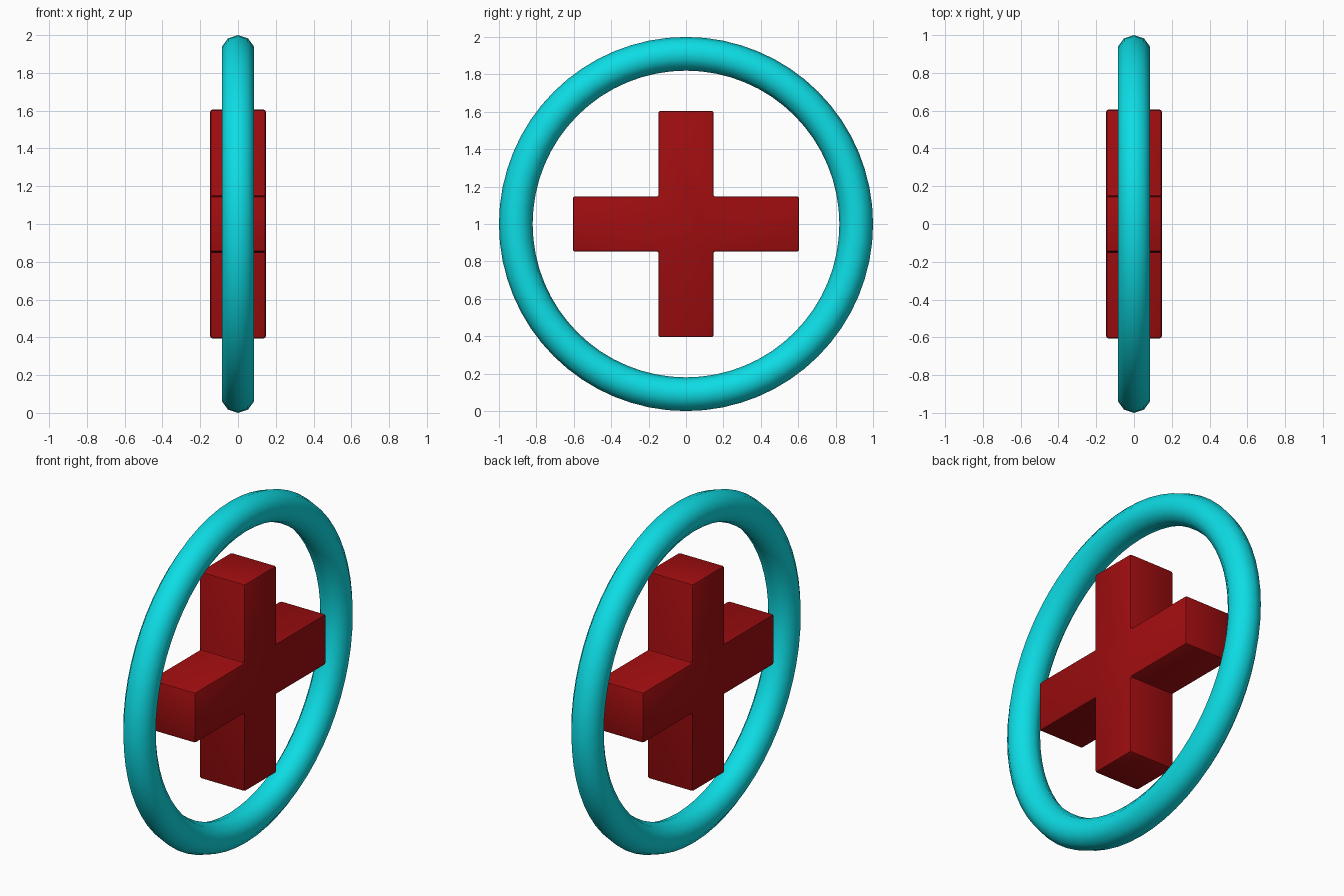
import bpy
import bmesh
import math

if "Cube" in bpy.data.objects:
    bpy.data.objects.remove(bpy.data.objects["Cube"], do_unlink=True)


def make_material(name, rgb):
    mat = bpy.data.materials.new(name)
    mat.use_nodes = True
    color = (*rgb, 1.0)
    mat.diffuse_color = color
    mat.node_tree.nodes["Principled BSDF"].inputs["Base Color"].default_value = color
    return mat


cyan = make_material("cyan", (0.004, 0.72, 0.78))
red = make_material("red", (0.35, 0.004, 0.005))

CENTER = (0, 0, 1)

# Ring: upright torus around the x axis
bpy.ops.mesh.primitive_torus_add(
    major_radius=0.91, minor_radius=0.09, major_segments=64, minor_segments=10,
    location=CENTER, rotation=(0, math.pi / 2, 0))
ring = bpy.context.object
ring.name = "ring"
ring.data.materials.append(cyan)
bpy.ops.object.shade_smooth()

# Cross: plus-shaped profile in the yz plane, extruded along x
ARM, HALF = 0.605, 0.147
quarter = [(ARM, -HALF), (ARM, HALF), (HALF, HALF)]
outline = []
for _ in range(4):
    outline += quarter
    quarter = [(-z, y) for y, z in quarter]

bm = bmesh.new()
face = bm.faces.new([bm.verts.new((-HALF, y, z)) for y, z in outline])
extruded = bmesh.ops.extrude_face_region(bm, geom=[face])
verts = [g for g in extruded["geom"] if isinstance(g, bmesh.types.BMVert)]
bmesh.ops.translate(bm, verts=verts, vec=(2 * HALF, 0, 0))
bmesh.ops.recalc_face_normals(bm, faces=bm.faces)
mesh = bpy.data.meshes.new("cross")
bm.to_mesh(mesh)
bm.free()

cross = bpy.data.objects.new("cross", mesh)
cross.location = CENTER
mesh.materials.append(red)
bpy.context.collection.objects.link(cross)

# Softened cross edges
bevel = cross.modifiers.new("edge_bevel", "BEVEL")
bevel.width = 0.01
bevel.segments = 2
bevel.limit_method = "ANGLE"

bpy.ops.object.select_all(action="DESELECT")
cross.select_set(True)
bpy.context.view_layer.objects.active = cross
bpy.ops.object.modifier_apply(modifier=bevel.name)
bpy.ops.object.shade_smooth_by_angle(angle=math.radians(30))
